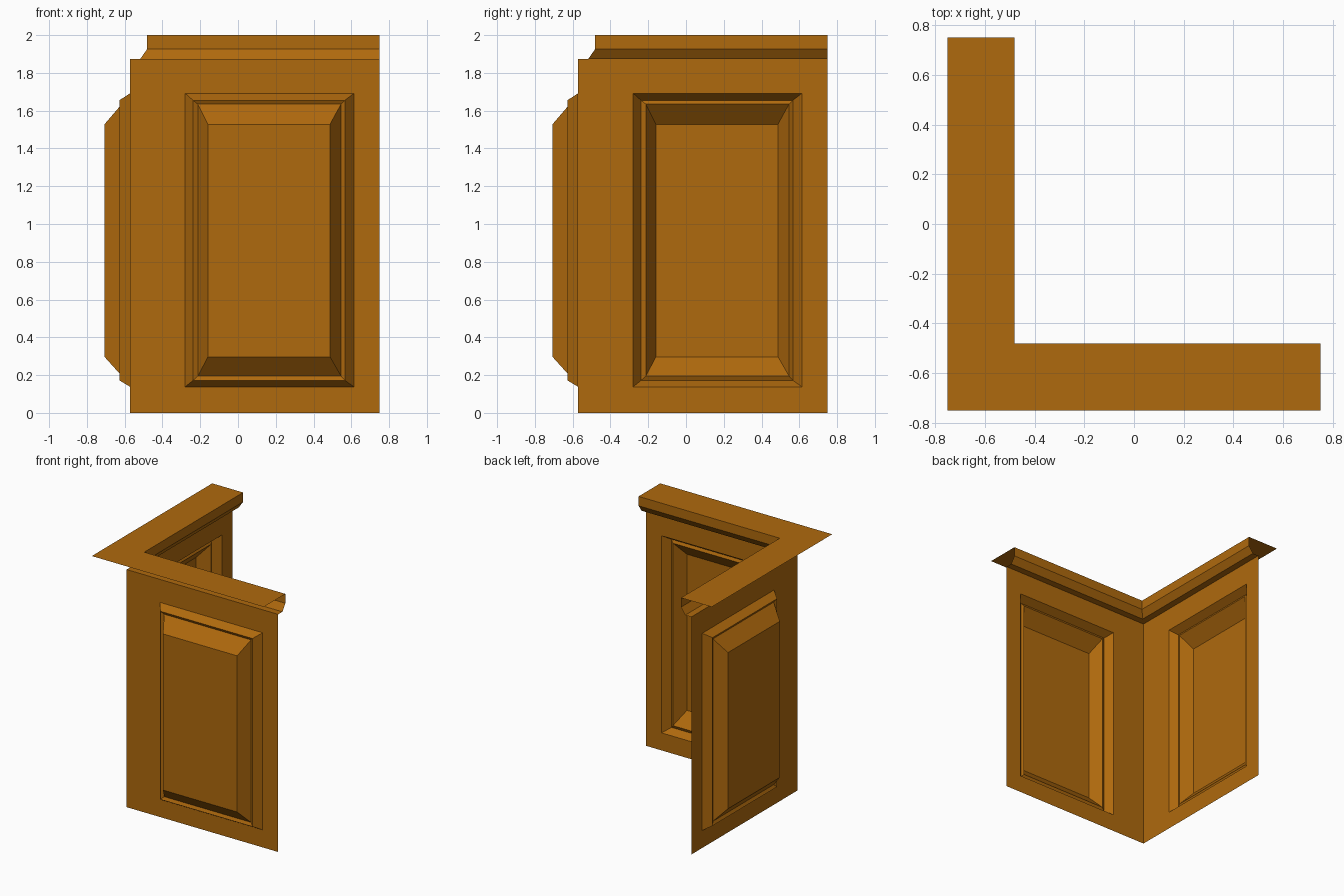
import bpy
import bmesh

if "Cube" in bpy.data.objects:
    bpy.data.objects.remove(bpy.data.objects["Cube"])

wood = bpy.data.materials.new("warm_wood")
wood.diffuse_color = (0.43, 0.142, 0.004, 1)
wood.use_nodes = True
wood.node_tree.nodes["Principled BSDF"].inputs["Base Color"].default_value = wood.diffuse_color


def finish(bm, name):
    mesh = bpy.data.meshes.new(name)
    bm.to_mesh(mesh)
    bm.free()
    mesh.materials.append(wood)
    obj = bpy.data.objects.new(name, mesh)
    bpy.context.collection.objects.link(obj)
    return obj


# Nested rectangles of one wall sheet: left, right, bottom, top, outward offset
RINGS = [
    (-0.571, 0.75, 0.0, 1.873, 0.571),     # wall edge
    (-0.28, 0.614, 0.138, 1.692, 0.571),   # moulding foot
    (-0.238, 0.566, 0.172, 1.655, 0.628),  # moulding crest
    (-0.212, 0.545, 0.196, 1.634, 0.616),  # groove
    (-0.159, 0.487, 0.297, 1.528, 0.707),  # raised field
]


def panel_wall(name, place, flip):
    bm = bmesh.new()
    loops = []
    for l, r, b, t, d in RINGS:
        corners = ((l, b), (r, b), (r, t), (l, t))
        loops.append([bm.verts.new(place(u, d, z)) for u, z in corners])
    for outer, inner in zip(loops, loops[1:]):
        for i in range(4):
            j = (i + 1) % 4
            bm.faces.new((outer[i], outer[j], inner[j], inner[i]))
    bm.faces.new(loops[-1])
    if flip:
        bmesh.ops.reverse_faces(bm, faces=bm.faces[:])
    return finish(bm, name)


# Two matching walls that meet at the corner
panel_wall("front_panel_wall", lambda u, d, z: (u, -d, z), False)
panel_wall("side_panel_wall", lambda u, d, z: (-d, u, z), True)

# Cap rail: open profile (offset, height) swept round the mitred corner
PROFILE = [(0.571, 1.873), (0.518, 1.873), (0.481, 1.926), (0.481, 2.0), (0.75, 2.0)]
bm = bmesh.new()
rows = [[bm.verts.new(p) for p in ((0.75, -d, z), (-d, -d, z), (-d, 0.75, z))]
        for d, z in PROFILE]
for low, high in zip(rows, rows[1:]):
    for i in range(2):
        bm.faces.new((low[i], low[i + 1], high[i + 1], high[i]))
finish(bm, "cap_rail")
